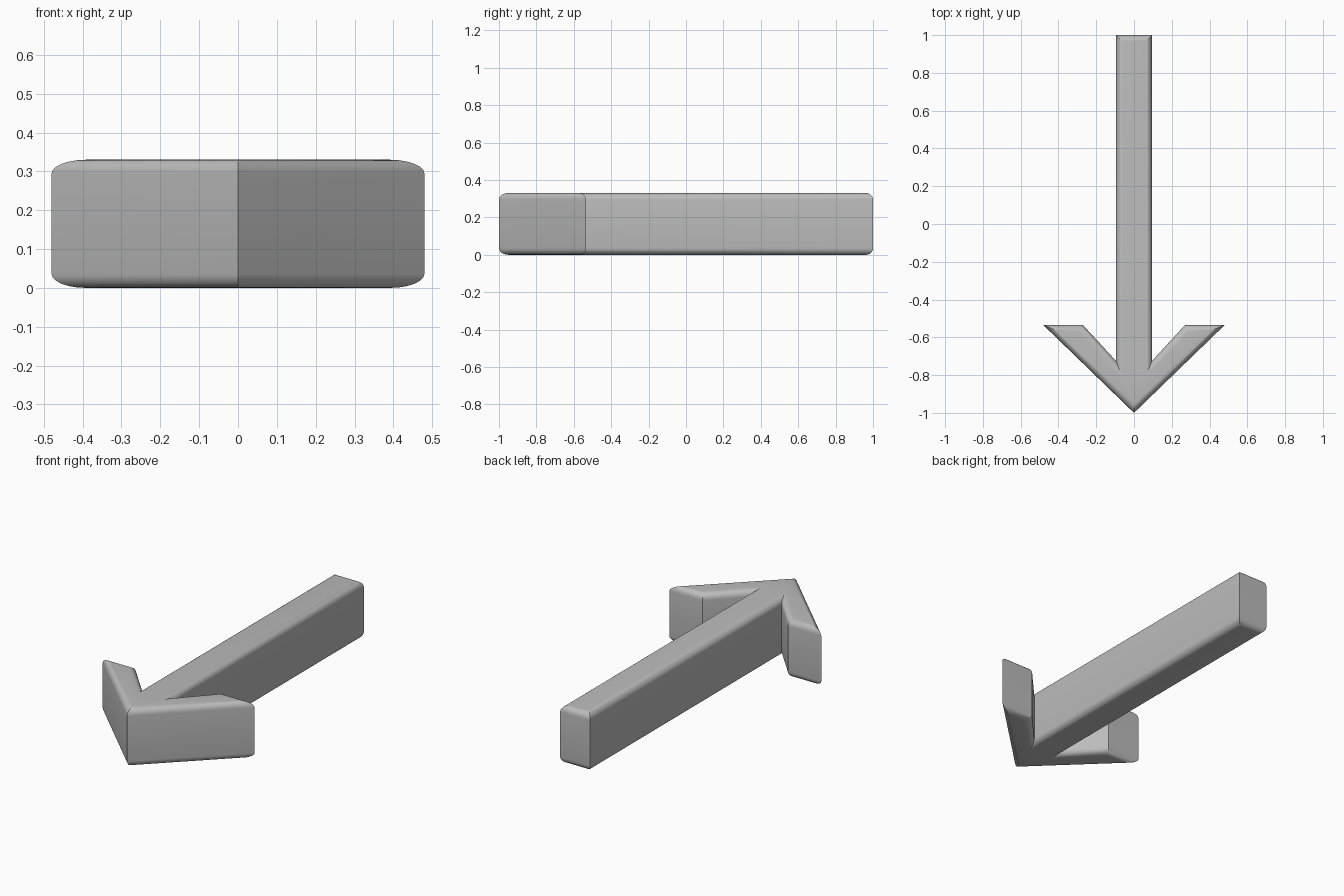
import bpy, bmesh, math
from mathutils import Vector

default = bpy.data.objects.get("Cube")
if default:
    bpy.data.objects.remove(default, do_unlink=True)

HEIGHT, RADIUS, STEPS = 0.33, 0.036, 6

# Single flat grey finish
grey = bpy.data.materials.new("grey")
grey.use_nodes = True
colour = (0.5, 0.5, 0.5, 1)
grey.diffuse_color = colour
grey.node_tree.nodes["Principled BSDF"].inputs["Base Color"].default_value = colour

# Arrow outline, counter-clockwise: tip, left barb, shaft, then mirrored
half = [(0.48, -0.535), (0.27, -0.535), (0.095, -0.725), (0.095, 1)]
outline = [Vector(p) for p in [(0, -1)] + half + [(-x, y) for x, y in reversed(half)]]


def inset(points, amount):
    """Move every edge of the outline inward by the same amount."""
    result = []
    for i, p in enumerate(points):
        a = (p - points[i - 1]).normalized()
        b = (points[(i + 1) % len(points)] - p).normalized()
        na, nb = Vector((-a.y, a.x)), Vector((-b.y, b.x))
        result.append(p + (na + nb) * amount / (1 + na.dot(nb)))
    return result


# Rounded edge profile: inset and height of each ring from bottom to top
arc = [math.pi / 2 * i / STEPS for i in range(STEPS + 1)]
lower = [(RADIUS * (1 - math.sin(t)), RADIUS * (1 - math.cos(t))) for t in arc]
profile = lower + [(d, HEIGHT - z) for d, z in reversed(lower)]

# Loft the rings and cap both ends
bm = bmesh.new()
rings = [[bm.verts.new((p.x, p.y, z)) for p in inset(outline, d)] for d, z in profile]
for low, high in zip(rings, rings[1:]):
    for i in range(len(low)):
        j = (i + 1) % len(low)
        bm.faces.new((low[i], low[j], high[j], high[i]))
bm.faces.new(list(reversed(rings[0])))
bm.faces.new(rings[-1])
bmesh.ops.recalc_face_normals(bm, faces=bm.faces)

mesh = bpy.data.meshes.new("arrow")
bm.to_mesh(mesh)
bm.free()
mesh.materials.append(grey)
arrow = bpy.data.objects.new("arrow", mesh)
bpy.context.collection.objects.link(arrow)

# Smooth rounded edges, sharp corners
bpy.ops.object.select_all(action='DESELECT')
arrow.select_set(True)
bpy.context.view_layer.objects.active = arrow
bpy.ops.object.shade_smooth_by_angle(angle=math.radians(30))
